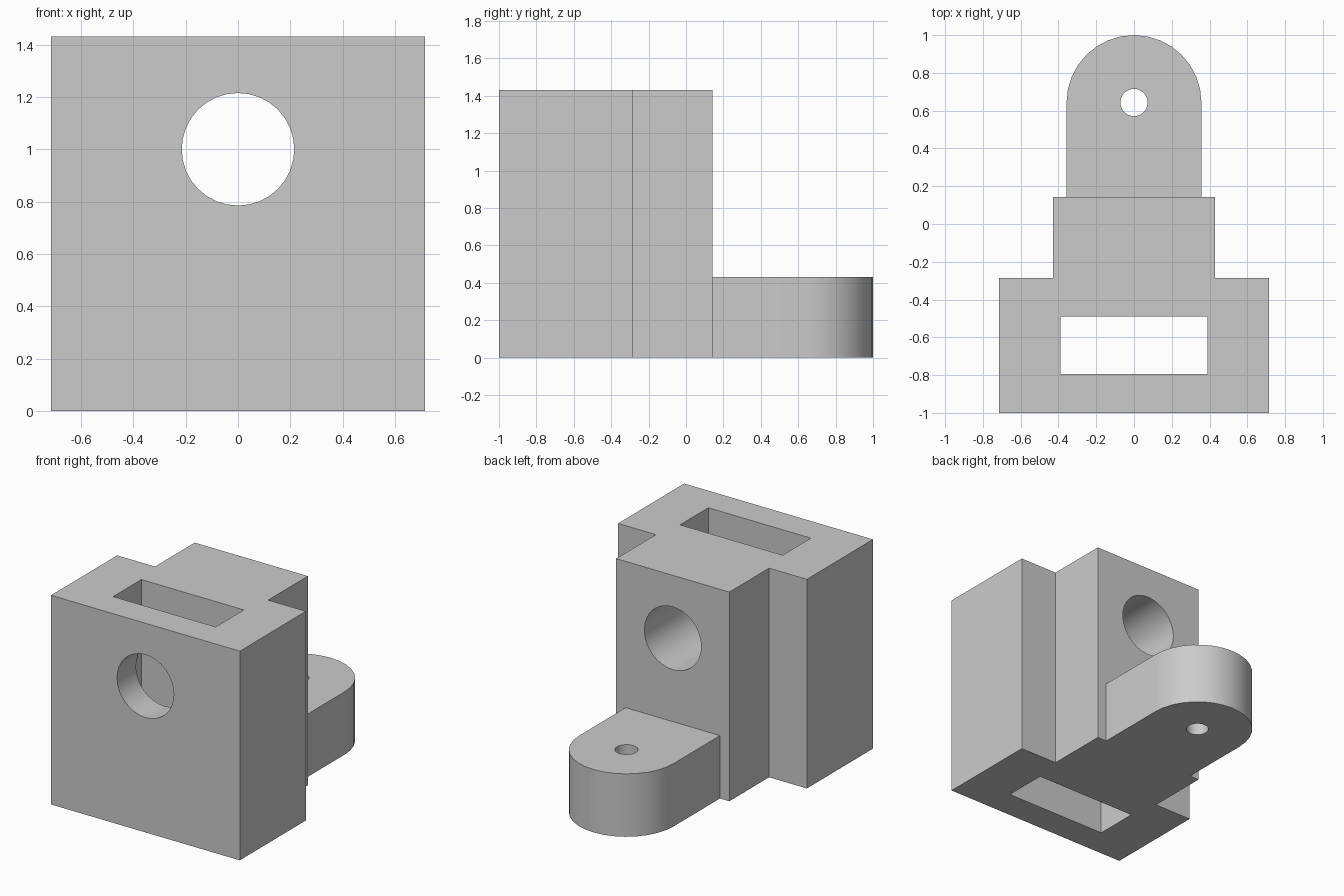
import bpy
import bmesh
import math
from mathutils import Matrix

if "Cube" in bpy.data.objects:
    bpy.data.objects.remove(bpy.data.objects["Cube"], do_unlink=True)

grey = bpy.data.materials.new("plain grey")
grey.use_nodes = True
grey.diffuse_color = (0.6, 0.6, 0.6, 1)
grey.node_tree.nodes["Principled BSDF"].inputs["Base Color"].default_value = (0.6, 0.6, 0.6, 1)

HEIGHT = 1.43
TAB_RADIUS, TAB_Y = 0.357, 0.643


def prism(name, outline, z0, z1):
    """Extrude a counter-clockwise xy outline from z0 to z1."""
    bm = bmesh.new()
    face = bm.faces.new([bm.verts.new((x, y, z0)) for x, y in outline])
    top = bmesh.ops.extrude_face_region(bm, geom=[face])["geom"]
    bmesh.ops.translate(bm, vec=(0, 0, z1 - z0),
                        verts=[v for v in top if isinstance(v, bmesh.types.BMVert)])
    bmesh.ops.recalc_face_normals(bm, faces=bm.faces)
    mesh = bpy.data.meshes.new(name)
    bm.to_mesh(mesh)
    bm.free()
    mesh.materials.append(grey)
    obj = bpy.data.objects.new(name, mesh)
    bpy.context.collection.objects.link(obj)
    return obj


def arc(radius, cy, sweep, steps):
    return [(radius * math.cos(sweep * i / steps), cy + radius * math.sin(sweep * i / steps))
            for i in range(steps + 1)]


def circle(radius, cy):
    return arc(radius, cy, math.tau, 32)[:-1]


def combine(target, other, operation):
    """Apply a boolean and discard the helper."""
    other.hide_render = True
    mod = target.modifiers.new(operation, 'BOOLEAN')
    mod.operation, mod.solver, mod.object = operation, 'EXACT', other
    bpy.context.view_layer.objects.active = target
    bpy.ops.object.modifier_apply(modifier=mod.name)
    bpy.data.objects.remove(other, do_unlink=True)


# T-shaped upright block
half = [(0.714, -1), (0.714, -0.286), (0.428, -0.286), (0.428, 0.143)]
bracket = prism("bracket_body", half + [(-x, y) for x, y in reversed(half)], 0, HEIGHT)

# Rounded tab at the back, overlapping the block so they fuse
tab_outline = ([(-TAB_RADIUS, 0), (TAB_RADIUS, 0)]
               + arc(TAB_RADIUS, TAB_Y, math.pi, 16))
combine(bracket, prism("rounded_tab", tab_outline, 0, 0.43), 'UNION')

# Vertical slot and tab hole
slot = [(-0.388, -0.795), (0.388, -0.795), (0.388, -0.49), (-0.388, -0.49)]
combine(bracket, prism("slot_cutter", slot, -0.1, HEIGHT + 0.1), 'DIFFERENCE')
combine(bracket, prism("tab_hole_cutter", circle(0.072, TAB_Y), -0.1, 0.6), 'DIFFERENCE')

# Large bore running front to back
bore = prism("bore_cutter", circle(0.215, 0), -1.2, 1.2)
bore.data.transform(Matrix.Translation((0, 0, 1)) @ Matrix.Rotation(math.pi / 2, 4, 'X'))
combine(bracket, bore, 'DIFFERENCE')

# Smooth the curved walls, keep the edges crisp
bpy.ops.object.select_all(action='DESELECT')
bracket.select_set(True)
bpy.context.view_layer.objects.active = bracket
bpy.ops.object.shade_smooth_by_angle(angle=math.radians(30))
